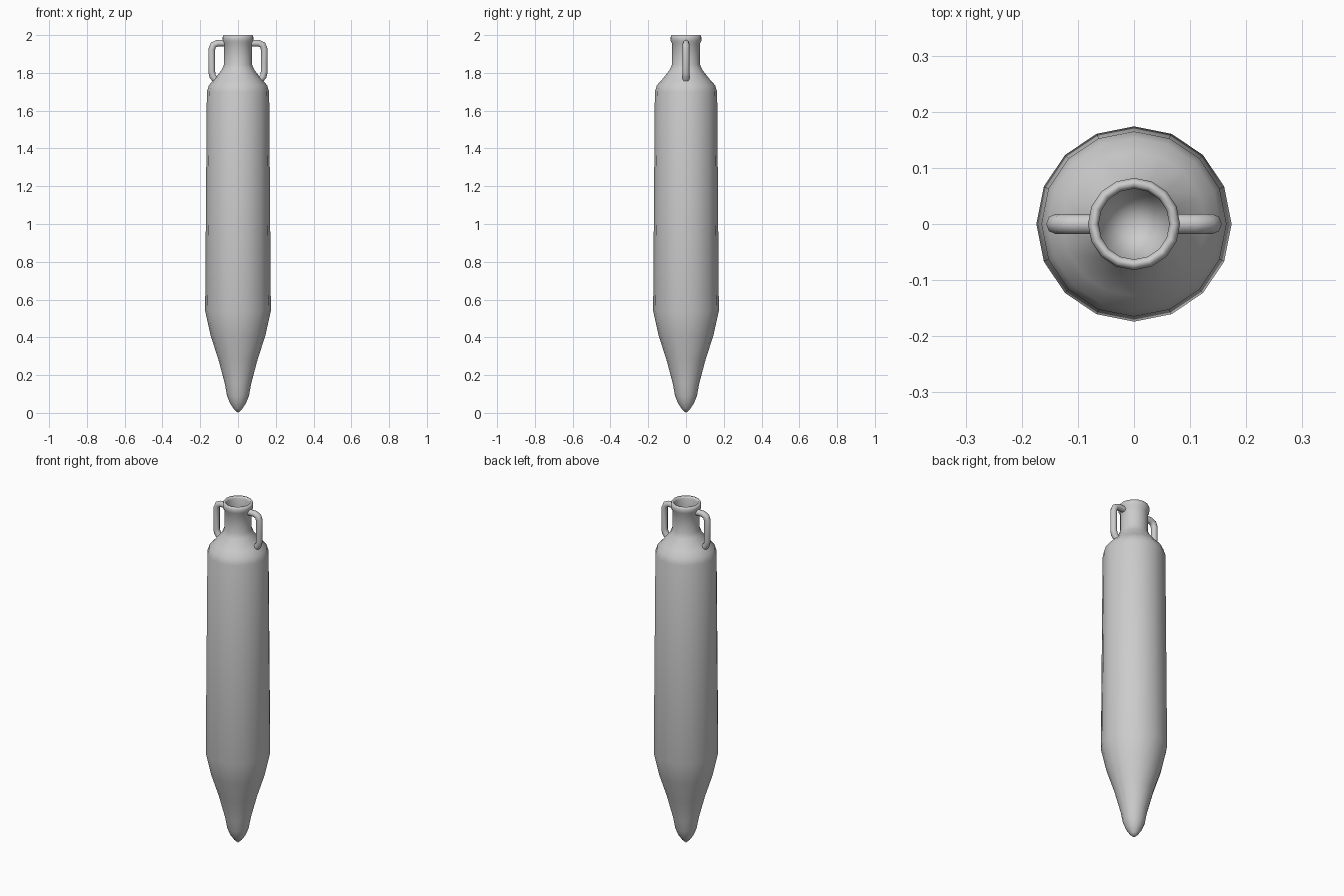
import bpy, bmesh, math

if "Cube" in bpy.data.objects:
    bpy.data.objects.remove(bpy.data.objects["Cube"])

SIDES = 16


def lathe(name, profile):
    """Revolve an (r, z) profile whose first and last points lie on the axis."""
    bm = bmesh.new()
    rings = []
    for r, z in profile:
        if r == 0:
            rings.append([bm.verts.new((0, 0, z))] * SIDES)
        else:
            rings.append([bm.verts.new((r * math.cos(math.tau * i / SIDES),
                                        r * math.sin(math.tau * i / SIDES), z))
                          for i in range(SIDES)])
    for a, b in zip(rings, rings[1:]):
        for i in range(SIDES):
            j = (i + 1) % SIDES
            bm.faces.new(dict.fromkeys((a[i], a[j], b[j], b[i])))
    for f in bm.faces:
        f.smooth = True
    bmesh.ops.recalc_face_normals(bm, faces=bm.faces)
    mesh = bpy.data.meshes.new(name)
    bm.to_mesh(mesh)
    bm.free()
    obj = bpy.data.objects.new(name, mesh)
    bpy.context.collection.objects.link(obj)
    return obj


def handle(name, side):
    """Bent round tube from the neck down to the shoulder."""
    path = [(0.062, 1.957), (0.108, 1.957), (0.130, 1.948), (0.139, 1.925),
            (0.139, 1.805), (0.134, 1.782), (0.112, 1.757)]
    curve = bpy.data.curves.new(name, 'CURVE')
    curve.dimensions = '3D'
    curve.bevel_depth = 0.018
    curve.bevel_resolution = 2
    curve.use_fill_caps = True
    spline = curve.splines.new('POLY')
    spline.points.add(len(path) - 1)
    for p, (x, z) in zip(spline.points, path):
        p.co = (side * x, 0, z, 1)
    spline.use_smooth = True
    obj = bpy.data.objects.new(name, curve)
    bpy.context.collection.objects.link(obj)


# Hollow body: outer wall from the tip up, over the lip, then the inner wall down
outer = [(0, 0), (0.022, 0.02), (0.042, 0.05), (0.058, 0.09), (0.070, 0.155),
         (0.103, 0.28), (0.145, 0.41), (0.174, 0.54), (0.165, 1.70),
         (0.154, 1.735), (0.128, 1.763), (0.085, 1.818), (0.074, 1.845)]
lip = [(0.074, 1.955), (0.081, 1.968), (0.082, 1.987), (0.077, 2.0),
       (0.068, 2.0), (0.063, 1.988)]
inner = [(0.063, 1.845), (0.118, 1.755), (0.153, 1.69), (0.160, 0.54),
         (0.130, 0.41), (0.060, 0.16), (0, 0.05)]
lathe("jar_body", outer + lip + inner)

# Pair of handles
for label, side in (("left", -1), ("right", 1)):
    handle(label + "_handle", side)
